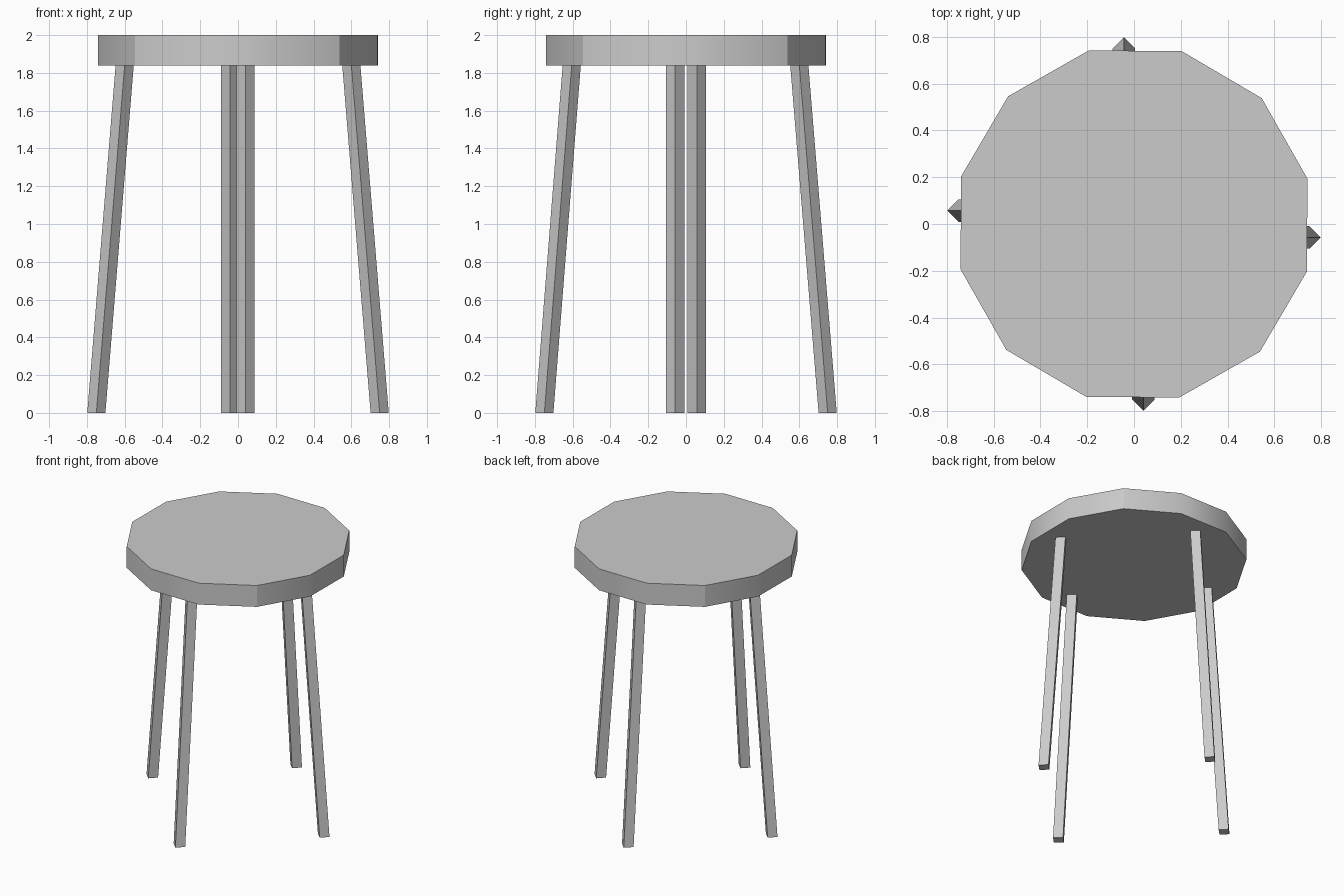
import bpy, bmesh
from math import sin, cos, radians

if "Cube" in bpy.data.objects:
    bpy.data.objects.remove(bpy.data.objects["Cube"])


def prism(name, bottom, top, smooth_every=0):
    """Closed solid between two matching rings of points."""
    bm = bmesh.new()
    lo = [bm.verts.new(p) for p in bottom]
    hi = [bm.verts.new(p) for p in top]
    n = len(lo)
    bm.faces.new(lo[::-1])
    bm.faces.new(hi)
    for i in range(n):
        j = (i + 1) % n
        f = bm.faces.new((lo[i], lo[j], hi[j], hi[i]))
        f.smooth = smooth_every > 0
    if smooth_every:
        # Rim edges and every n-th side corner stay sharp
        for e in bm.edges:
            e.smooth = False
        for i in range(n):
            bm.edges.get((lo[i], hi[i])).smooth = i % smooth_every != 1
    mesh = bpy.data.meshes.new(name)
    bm.to_mesh(mesh)
    bm.free()
    obj = bpy.data.objects.new(name, mesh)
    bpy.context.collection.objects.link(obj)
    return obj


def ring(x, y, z, r, n, start=0.0):
    return [(x + r * cos(radians(start + 360 * i / n)),
             y + r * sin(radians(start + 360 * i / n)), z) for i in range(n)]


# Twelve-sided seat
SEAT_Z = 1.84
prism("seat", ring(0, 0, SEAT_Z, 0.766, 12, 14.6),
      ring(0, 0, 2.0, 0.766, 12, 14.6), smooth_every=3)

# Splayed diamond-section legs: foot centre and top centre
LEGS = {
    "right_leg": ((0.75, -0.057), (0.60, -0.057)),
    "left_leg": ((-0.75, 0.057), (-0.60, 0.057)),
    "back_leg": ((-0.043, 0.75), (-0.043, 0.60)),
    "front_leg": ((0.04, -0.75), (0.04, -0.605)),
}
for name, (foot, head) in LEGS.items():
    prism(name, ring(*foot, 0, 0.048, 4), ring(*head, SEAT_Z, 0.048, 4))
